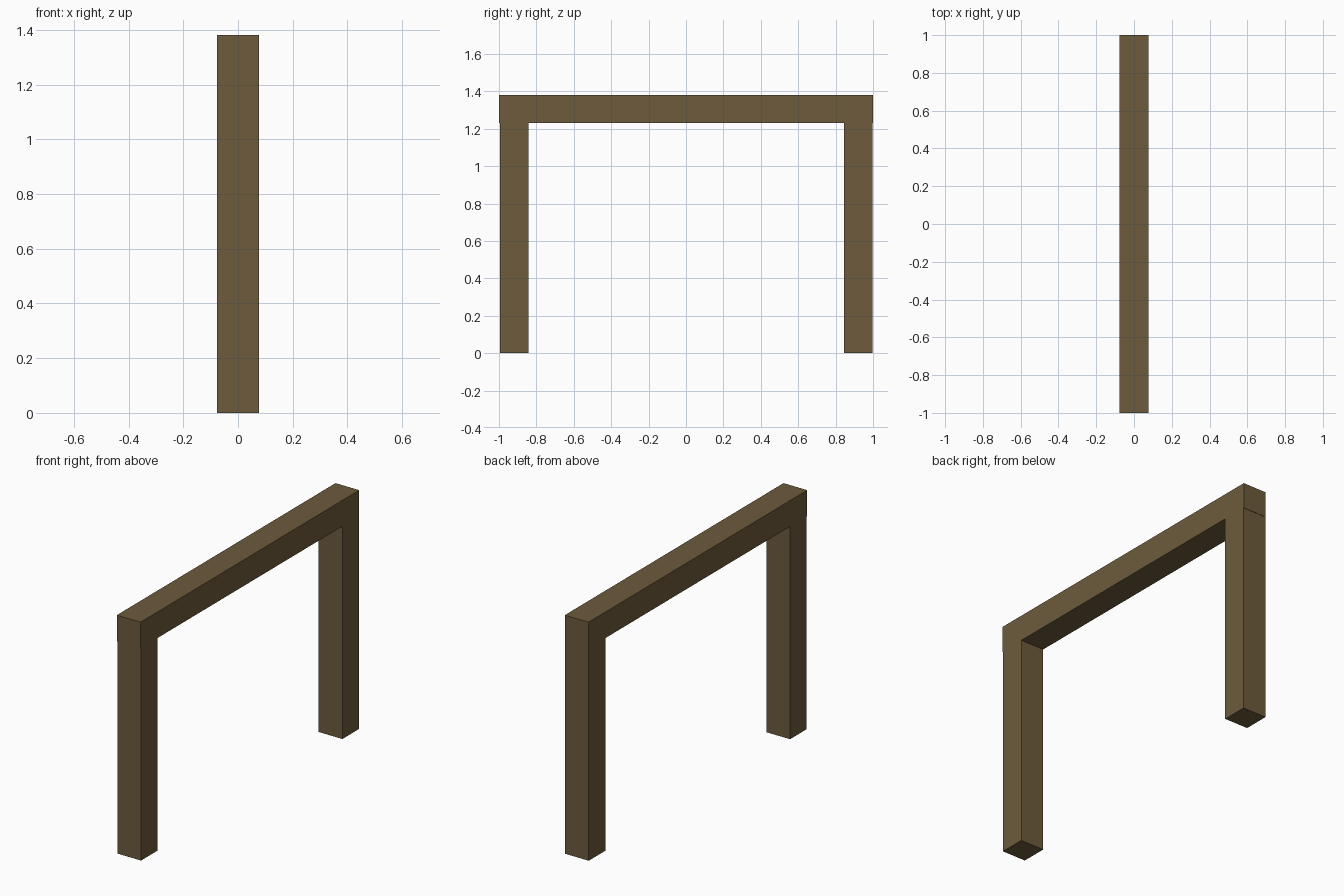
import bpy

if "Cube" in bpy.data.objects:
    bpy.data.objects.remove(bpy.data.objects["Cube"])

# one flat brown for all the timber
wood = bpy.data.materials.new("brown_wood")
wood.diffuse_color = (0.153, 0.105, 0.046, 1)
wood.use_nodes = True
wood.node_tree.nodes["Principled BSDF"].inputs["Base Color"].default_value = wood.diffuse_color


def box(name, lo, hi):
    """Box between two corners."""
    bpy.ops.mesh.primitive_cube_add(size=1, location=[(a + b) / 2 for a, b in zip(lo, hi)])
    ob = bpy.context.object
    ob.name = name
    ob.scale = [b - a for a, b in zip(lo, hi)]
    bpy.ops.object.transform_apply(location=False, rotation=False, scale=True)
    ob.data.materials.append(wood)
    return ob


W = 0.076          # half thickness of the timber
TOP, UNDER = 1.381, 1.23

# crossbeam
box("crossbeam", (-W, -1, UNDER), (W, 1, TOP))

# posts: the front one is set back slightly from the beam end
for name, y0, y1 in (("front_post", -0.995, -0.843), ("back_post", 0.846, 0.998)):
    box(name, (-W, y0, 0), (W, y1, UNDER))
